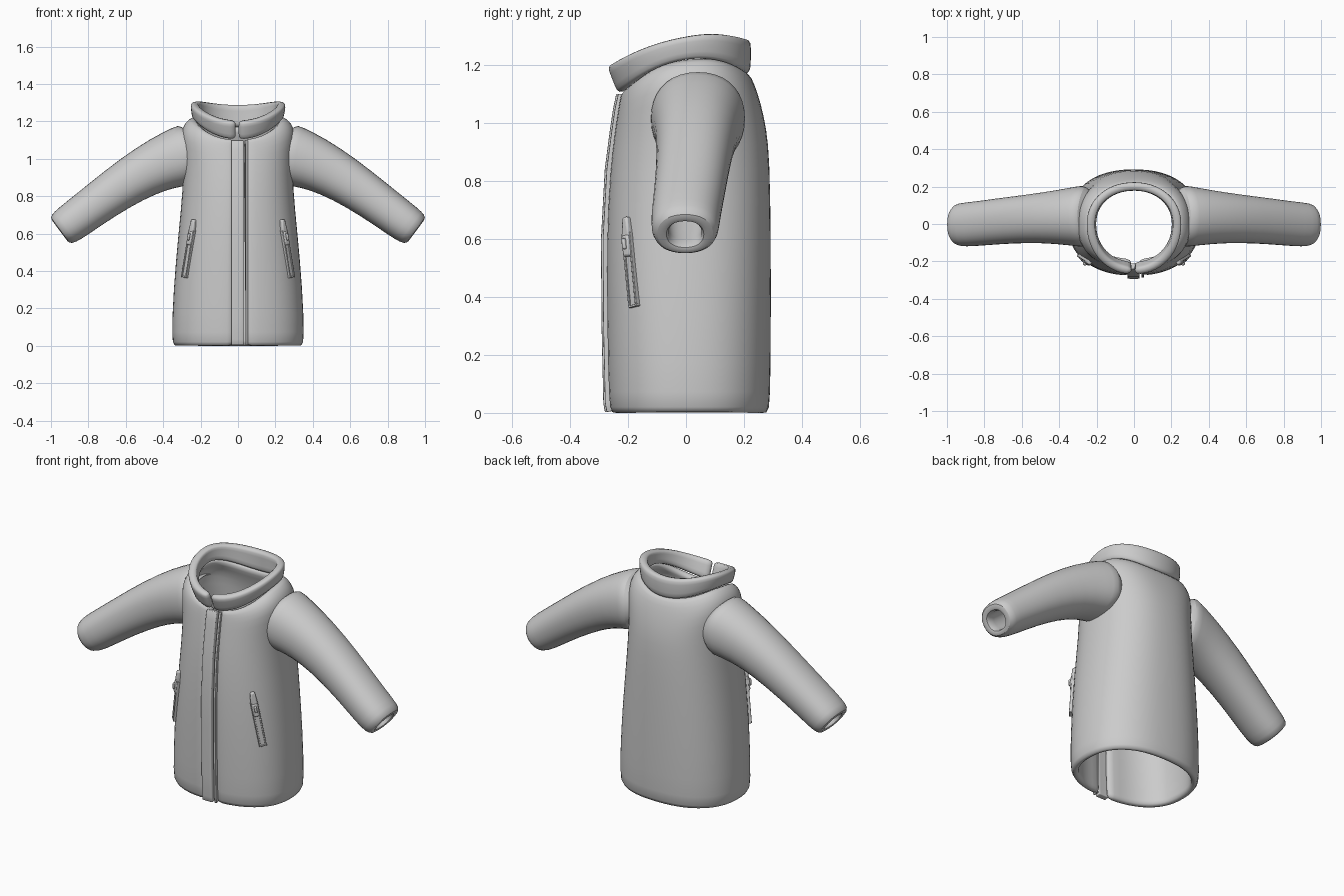
import bpy, bmesh
from math import sin, cos, pi, copysign
from mathutils import Vector, Matrix

if "Cube" in bpy.data.objects:
    bpy.data.objects.remove(bpy.data.objects["Cube"])

N = 2.35  # roundness of the body cross-section


def finish(name, bm, solid=0, sub=0, mirror=False, bevel=0):
    me = bpy.data.meshes.new(name)
    bm.to_mesh(me)
    bm.free()
    ob = bpy.data.objects.new(name, me)
    bpy.context.collection.objects.link(ob)
    if solid:
        m = ob.modifiers.new("thickness", 'SOLIDIFY')
        m.thickness, m.offset = solid, -1
    if bevel:
        m = ob.modifiers.new("bevel", 'BEVEL')
        m.width, m.segments = bevel, 2
    if sub:
        m = ob.modifiers.new("smooth", 'SUBSURF')
        m.levels = m.render_levels = sub
    if mirror:
        ob.modifiers.new("mirror", 'MIRROR')
    bpy.ops.object.select_all(action='DESELECT')
    ob.select_set(True)
    bpy.context.view_layer.objects.active = ob
    bpy.ops.object.shade_smooth_by_angle(angle=0.7)
    return ob


def loft(name, rings, closed=False, **kw):
    bm = bmesh.new()
    vs = [[bm.verts.new(p) for p in r] for r in rings]
    n = len(rings[0])
    for a, b in zip(vs, vs[1:]):
        for i in range(n if closed else n - 1):
            j = (i + 1) % n
            bm.faces.new((a[i], a[j], b[j], b[i]))
    return finish(name, bm, **kw)


def spow(v, e):
    return copysign(abs(v) ** e, v)


def coat_ring(spec, t0, t1, count, n=N):
    """Open ring round the coat; height is set at front, side and back."""
    rx, yf, yb, zf, zs, zb = spec
    pts = []
    for i in range(count):
        t = t0 + (t1 - t0) * i / (count - 1)
        c = cos(t)
        z = zs + (zf - zb) / 2 * c + ((zf + zb) / 2 - zs) * c * c
        pts.append((rx * spow(sin(t), 2 / n), -(yf if c > 0 else yb) * spow(c, 2 / n), z))
    return pts


# Body: half width, front depth, back depth, z at front / side / back
BODY = [
    (.345, .264, .284, -.006, -.006, -.006),
    (.357, .271, .292, .035, .035, .035),
    (.347, .277, .294, .30, .30, .30),
    (.320, .279, .294, .60, .60, .60),
    (.294, .266, .290, .84, .85, .87),
    (.294, .249, .279, .97, 1.02, .98),
    (.310, .237, .258, 1.05, 1.13, 1.07),
    (.290, .230, .238, 1.085, 1.19, 1.13),
    (.240, .225, .215, 1.105, 1.23, 1.18),
]
loft("coat_body", [coat_ring(s, .075, 2 * pi - .03, 33) for s in BODY], solid=.042, sub=1)

# Stand collar, leaning forward at the throat
COLLAR = [
    (.244, .238, .222, 1.095, 1.213, 1.165),
    (.250, .250, .225, 1.125, 1.24, 1.20),
    (.256, .268, .226, 1.170, 1.28, 1.26),
    (.254, .277, .223, 1.195, 1.30, 1.29),
]
loft("collar", [coat_ring(s, .015, 2 * pi - .05, 29, 2.1) for s in COLLAR], solid=.045, sub=1)


def surf(x, z, off=0.0):
    """Point on the front of the body at x, z."""
    for a, b in zip(BODY, BODY[1:]):
        if z <= b[3] or b is BODY[-1]:
            f = (z - a[3]) / (b[3] - a[3])
            rx, yf = a[0] + (b[0] - a[0]) * f, a[1] + (b[1] - a[1]) * f
            break
    return Vector((x, -yf * (1 - (abs(x) / rx) ** N) ** (1 / N) - off, z))


# Front placket and the narrow facing beside it
ZS = [0.003, .035, .15, .3, .45, .6, .72, .84, .91, .97, 1.01, 1.05, 1.10]
for name, x0, x1, off, thick in (("front_placket", -.035, .03, .014, .03),
                                 ("zip_facing", .04, .054, .009, .03)):
    loft(name, [[surf(x0 + (x1 - x0) * k / 4, z, off) for k in range(5)] for z in ZS],
         solid=thick, bevel=.004)

# Sleeves: top (x, z), bottom (x, z), y range, inward bow at the shoulder seam
OUTER = [
    ((.25, 1.13), (.24, .90), -.10, .17, .03),
    ((.310, 1.182), (.288, .850), -.125, .208, .035),
    ((.335, 1.178), (.305, .848), -.124, .207, .03),
    ((.47, 1.11), (.38, .832), -.108, .182, .01),
    ((.63, 1.003), (.50, .783), -.102, .160, 0),
    ((.79, .875), (.66, .690), -.110, .140, 0),
    ((.93, .762), (.80, .593), -.122, .120, 0),
    ((.988, .715), (.868, .550), -.122, .115, 0),
    ((1.006, .685), (.902, .545), -.105, .100, 0),
]
INNER = [
    ((.986, .655), (.922, .570), -.062, .056, 0),
    ((.950, .665), (.890, .590), -.058, .052, 0),
    ((.86, .765), (.775, .650), -.075, .075, 0),
    ((.60, .96), (.52, .83), -.07, .12, 0),
    ((.44, 1.07), (.38, .90), -.07, .14, 0),
]


def sleeve_ring(spec, count=18):
    top, bot, y0, y1, bow = spec
    pts = []
    for i in range(count):
        t = 2 * pi * i / count
        h = (1 + spow(cos(t), .9)) / 2
        w = spow(sin(t), .9)
        pts.append((bot[0] + (top[0] - bot[0]) * h - bow * w * w,
                    (y0 + y1) / 2 - w * (y1 - y0) / 2,
                    bot[1] + (top[1] - bot[1]) * h))
    return pts


loft("sleeves", [sleeve_ring(s) for s in OUTER + INNER], closed=True, sub=1, mirror=True)

# Slanted zip pockets, placed along a line on the body surface
P0, P1 = (.234, .675), (.285, .365)


def pocket_part(name, f0, f1, width, depth, side=0, bevel=.004, taper=1):
    at = lambda f: surf(P0[0] + (P1[0] - P0[0]) * f, P0[1] + (P1[1] - P0[1]) * f)
    a, b = at(f0), at(f1)
    mid = at((f0 + f1) / 2)
    up = (a - b).normalized()
    across = surf(mid.x + .01, mid.z) - surf(mid.x - .01, mid.z)
    out = across.cross(up).normalized()
    across = up.cross(out)
    mid = mid + across * side
    bm = bmesh.new()
    bmesh.ops.create_cube(bm, size=1)
    for v in bm.verts:
        if v.co.z > 0:
            v.co.x *= taper
    frame = Matrix((across * width, out * depth, up * (a - b).length)).transposed().to_4x4()
    bm.transform(Matrix.Translation(mid) @ frame)
    bmesh.ops.recalc_face_normals(bm, faces=bm.faces)
    return finish(name, bm, mirror=True, bevel=bevel)


pocket_part("pocket_welt_inner", .18, 1, .008, .022, -.016, .002)
pocket_part("pocket_welt_outer", .18, 1, .008, .022, .016, .002)
pocket_part("pocket_base", .15, .99, .03, .010, 0, .002)
pocket_part("pocket_end", .975, 1, .04, .022, 0, .002)
pocket_part("zip_slider", .20, .44, .034, .036, 0, .008)
pocket_part("zip_bridge", .24, .36, .014, .056, 0, .005)
pocket_part("zip_pull", 0, .23, .040, .030, 0, .008, .6)
